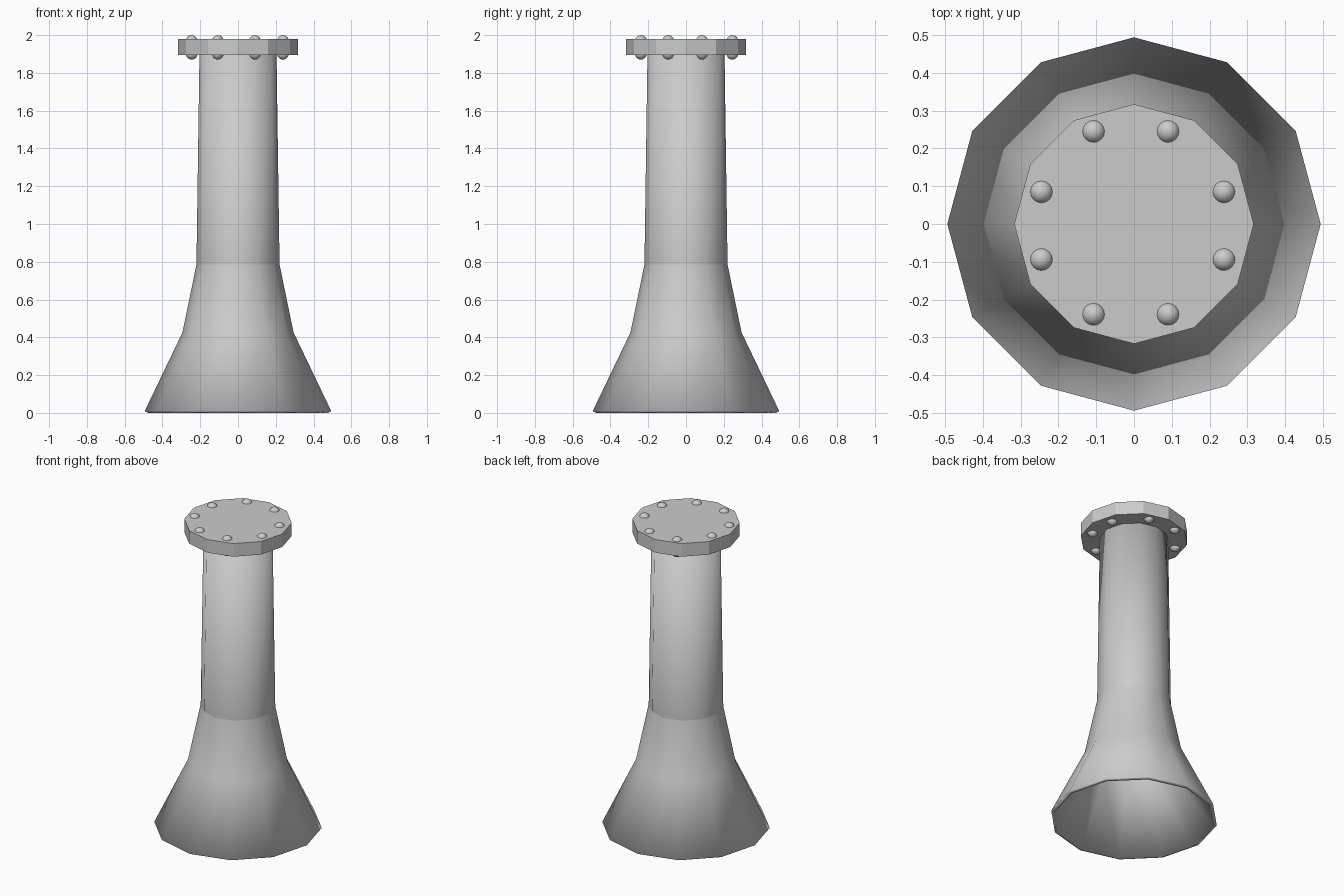
import bpy, bmesh
from math import cos, sin, pi, radians

if "Cube" in bpy.data.objects:
    bpy.data.objects.remove(bpy.data.objects["Cube"])

SIDES = 12


def lathe(name, profile, closed=False, crease_rings=()):
    """Spin a list of (radius, z) points around z; optionally cap both ends."""
    bm = bmesh.new()
    rings = [[bm.verts.new((r * cos(2 * pi * i / SIDES), r * sin(2 * pi * i / SIDES), z))
              for i in range(SIDES)] for r, z in profile]
    for a, b in zip(rings, rings[1:]):
        for i in range(SIDES):
            j = (i + 1) % SIDES
            f = bm.faces.new((a[i], a[j], b[j], b[i]))
            f.smooth = not closed
    if closed:
        bm.faces.new(rings[0][::-1])
        bm.faces.new(rings[-1])
    for k in crease_rings:
        for i in range(SIDES):
            bm.edges.get((rings[k][i], rings[k][(i + 1) % SIDES])).smooth = False
    mesh = bpy.data.meshes.new(name)
    bm.to_mesh(mesh)
    bm.free()
    obj = bpy.data.objects.new(name, mesh)
    bpy.context.collection.objects.link(obj)
    return obj


# Hollow flared pipe, open at the bottom
pipe = lathe("flared_pipe",
             [(0.494, 0.009), (0.294, 0.426), (0.22, 0.786), (0.204, 1.90)],
             crease_rings=(2,))
shell = pipe.modifiers.new("wall", 'SOLIDIFY')
shell.thickness = 0.02
shell.offset = -1

# Flat flange plate closing the top
lathe("flange", [(0.317, 1.895), (0.317, 1.98)], closed=True)

# Eight bolts, with a round head above and below the flange
spots = [(x, y) for x in (-0.107, 0.09) for y in (-0.239, 0.245)]
spots += [(x, y) for x in (-0.245, 0.238) for y in (-0.094, 0.085)]
bm = bmesh.new()
for x, y in spots:
    for z in (1.9685, 1.902):
        made = bmesh.ops.create_uvsphere(bm, u_segments=16, v_segments=10, radius=0.0315)
        bmesh.ops.translate(bm, verts=made["verts"], vec=(x, y, z))
for f in bm.faces:
    f.smooth = True
mesh = bpy.data.meshes.new("bolt_heads")
bm.to_mesh(mesh)
bm.free()
bpy.context.collection.objects.link(bpy.data.objects.new("bolt_heads", mesh))
